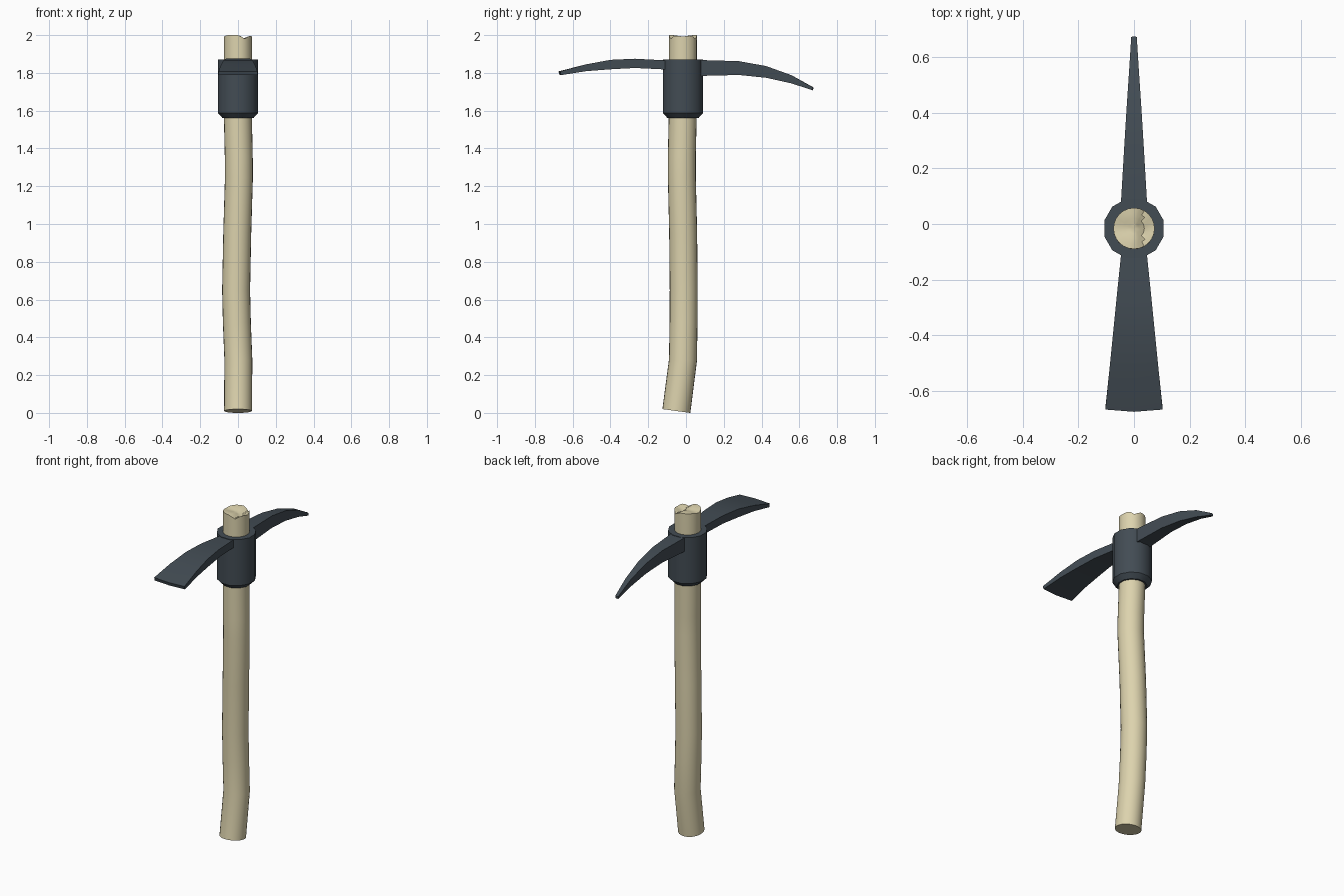
import bpy, bmesh
from math import sin, cos, pi, radians, exp

if "Cube" in bpy.data.objects:
    bpy.data.objects.remove(bpy.data.objects["Cube"])


def material(name, color):
    m = bpy.data.materials.new(name)
    m.diffuse_color = color
    m.use_nodes = True
    m.node_tree.nodes["Principled BSDF"].inputs["Base Color"].default_value = m.diffuse_color
    return m


def finish(name, bm, mat, angle=30):
    bmesh.ops.recalc_face_normals(bm, faces=bm.faces)
    me = bpy.data.meshes.new(name)
    bm.to_mesh(me)
    bm.free()
    ob = bpy.data.objects.new(name, me)
    bpy.context.collection.objects.link(ob)
    me.materials.append(mat)
    bpy.ops.object.select_all(action='DESELECT')
    ob.select_set(True)
    bpy.context.view_layer.objects.active = ob
    bpy.ops.object.shade_smooth_by_angle(angle=radians(angle))
    return ob


def skin(bm, rings, closed=False):
    """Bridge successive rings of vertices with quads."""
    n = len(rings[0])
    pairs = list(zip(rings, rings[1:]))
    if closed:
        pairs.append((rings[-1], rings[0]))
    for a, b in pairs:
        for i in range(n):
            j = (i + 1) % n
            bm.faces.new((a[i], a[j], b[j], b[i]))


wood = material("wood", (0.72, 0.65, 0.42, 1))
iron = material("iron", (0.055, 0.072, 0.088, 1))
CY = -0.016  # centre of the socket in y

# Handle: a slightly crooked pole with a tilted foot and a split top
N, R = 24, 0.074
path = [(0, -0.051, 0.010, -0.138), (0.002, -0.016, 0.28, -0.06),
        (-0.006, -0.013, 0.48, 0), (-0.010, -0.012, 0.65, 0),
        (-0.004, -0.015, 0.95, 0), (0.005, -0.022, 1.25, 0),
        (0.004, -0.022, 1.36, 0), (0, -0.018, 1.54, 0)]


def split(x, y):
    return 2.0 - 0.02 * exp(-((x - 0.035) / 0.018) ** 2) - 0.008 * exp(-((y - CY) / 0.03) ** 2)


bm = bmesh.new()
rings = []
for cx, cy, cz, tilt in path:
    rings.append([bm.verts.new((cx + R * cos(2 * pi * i / N), cy + R * sin(2 * pi * i / N),
                                cz + tilt * R * sin(2 * pi * i / N))) for i in range(N)])
for r in (1, 0.75, 0.5, 0.25):
    pts = [(r * R * cos(2 * pi * i / N), CY + r * R * sin(2 * pi * i / N)) for i in range(N)]
    rings.append([bm.verts.new((x, y, split(x, y))) for x, y in pts])
skin(bm, rings)
bm.faces.new(rings[0])
tip = bm.verts.new((0, CY, split(0, CY)))
for i in range(N):
    bm.faces.new((rings[-1][i], rings[-1][(i + 1) % N], tip))
finish("handle", bm, wood)

# Socket: twelve-sided iron collar with a chamfered lower lip
S = 12
bm = bmesh.new()
rings = []
for r, z in [(0.074, 1.87), (0.1105, 1.87), (0.1105, 1.587), (0.084, 1.56), (0.074, 1.56)]:
    rings.append([bm.verts.new((r * cos(2 * pi * (i + 0.5) / S), CY + r * sin(2 * pi * (i + 0.5) / S), z))
                  for i in range(S)])
skin(bm, rings, closed=True)
finish("socket", bm, iron, 35)


# Blades: stations of (y, top z, bottom z, half width), bowed slightly at the tip
def blade(name, stations, bow):
    bm = bmesh.new()
    rings = []
    for k, (y, zt, zb, w) in enumerate(stations):
        b = bow if k == len(stations) - 1 else 0
        yb = y - b * 0.7  # tip leans inward underneath
        rings.append([bm.verts.new(p) for p in
                      ((-w, y, zt), (0, y + b, zt), (w, y, zt),
                       (w, yb, zb), (0, yb + b, zb), (-w, yb, zb))])
    skin(bm, rings)
    bm.faces.new(rings[0])
    bm.faces.new(rings[-1])
    finish(name, bm, iron)


blade("adze_blade", [(-0.105, 1.866, 1.818, 0.046), (-0.27, 1.875, 1.826, 0.063),
                     (-0.40, 1.869, 1.819, 0.076), (-0.53, 1.845, 1.809, 0.089),
                     (-0.667, 1.808, 1.788, 0.103)], -0.008)
blade("pick_blade", [(0.075, 1.868, 1.784, 0.047), (0.28, 1.862, 1.789, 0.035),
                     (0.425, 1.836, 1.774, 0.026), (0.56, 1.787, 1.744, 0.017),
                     (0.672, 1.723, 1.708, 0.010)], 0.003)
